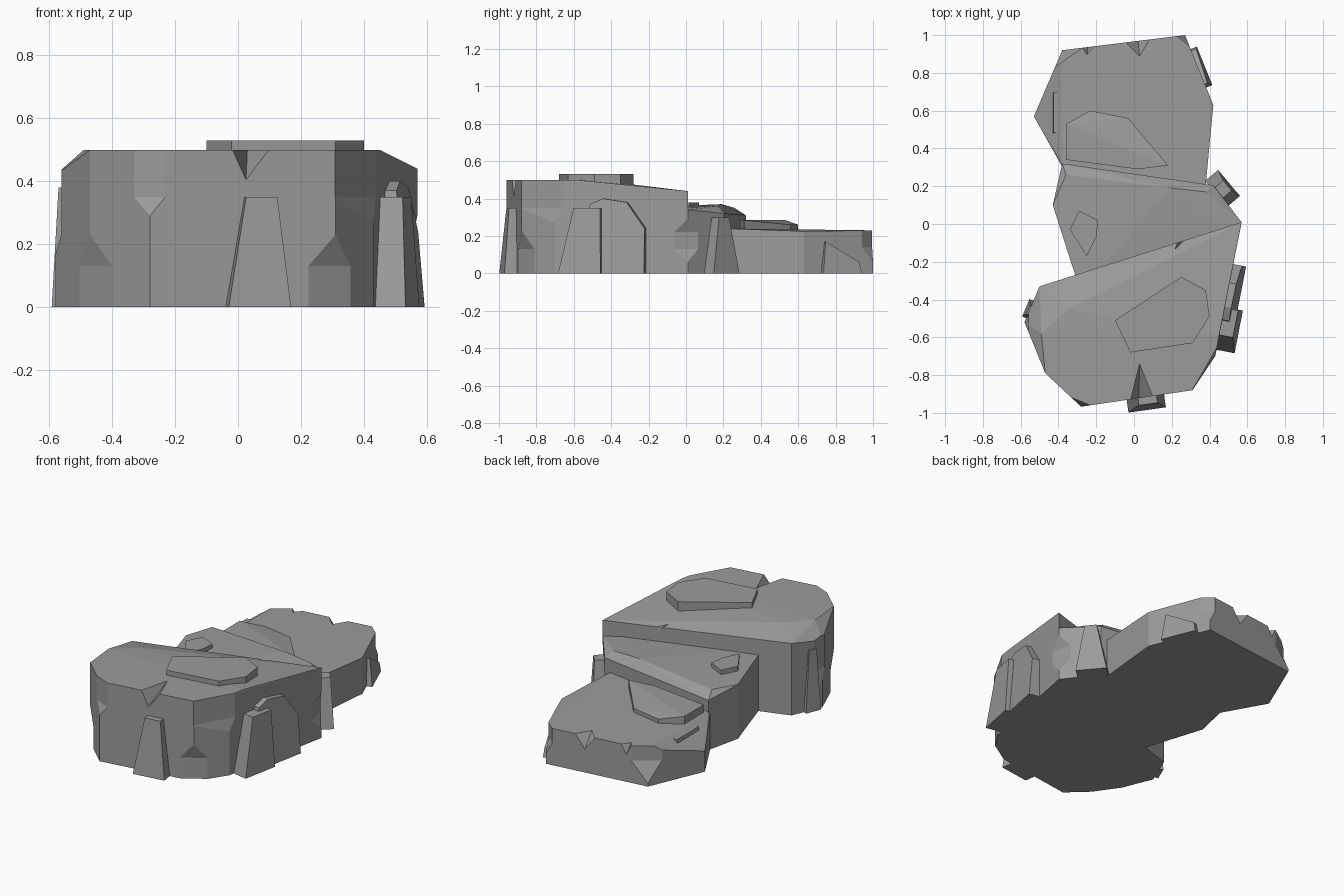
import bpy, bmesh
from math import sin, cos, radians
from mathutils import Vector

stone = bpy.data.materials.new("stone")
stone.diffuse_color = (0.33, 0.33, 0.33, 1)


def hull(name, pts):
    bm = bmesh.new()
    for p in pts:
        bm.verts.new(p)
    res = bmesh.ops.convex_hull(bm, input=bm.verts)
    junk = [g for g in res["geom_interior"] if isinstance(g, bmesh.types.BMVert)]
    bmesh.ops.delete(bm, geom=junk, context='VERTS')
    bmesh.ops.dissolve_limit(bm, angle_limit=radians(1), verts=bm.verts, edges=bm.edges)
    bmesh.ops.recalc_face_normals(bm, faces=bm.faces)
    me = bpy.data.meshes.new(name)
    bm.to_mesh(me)
    bm.free()
    me.materials.append(stone)
    ob = bpy.data.objects.new(name, me)
    bpy.context.collection.objects.link(ob)
    return ob


def boolean(target, other, op):
    m = target.modifiers.new("bool", 'BOOLEAN')
    m.object, m.operation, m.solver = other, op, 'EXACT'
    bpy.context.view_layer.objects.active = target
    bpy.ops.object.modifier_apply(modifier=m.name)
    bpy.data.objects.remove(other, do_unlink=True)


def tier(name, rim, crown=()):
    return hull(name, [(x, y, 0) for x, y, z in rim] + list(rim) + list(crown))


def flat_slab(name, outline, z0, z1):
    return hull(name, [(x, y, z) for x, y in outline for z in (z0, z1)])


def plate(name, x, y, angle, profile, t0, t1):
    # upright rock plate leaning on a wall; profile is (along wall, height)
    n = Vector((cos(radians(angle)), sin(radians(angle)), 0))
    u = Vector((-n.y, n.x, 0))
    top = max(z for _, z in profile)
    pts = []
    for s, z in profile:
        base = Vector((x, y, z)) + u * s
        pts += [base - n * 0.04, base + n * (t0 + (t1 - t0) * z / top)]
    return hull(name, pts)


def chip(x, y, angle, d, z0, z1, tap):
    # cutter that flattens a vertical corner between z0 and z1
    n = Vector((cos(radians(angle)), sin(radians(angle)), 0))
    u = Vector((-n.y, n.x, 0))
    pts = []
    for s in (-0.25, 0.25):
        for off, grow in ((-d, 0), (0.1, tap * (d + 0.1) / d)):
            p = Vector((x, y, 0)) + n * off + u * s
            pts += [p + Vector((0, 0, z0 - grow)), p + Vector((0, 0, z1 + grow))]
    return hull("chip_cutter", pts)


# three stepped tiers
rock = tier("rock_ledge", [
    (-0.31, -0.27, 0.45), (-0.50, -0.33, 0.45), (-0.58, -0.52, 0.42), (-0.47, -0.79, 0.50),
    (-0.28, -0.967, 0.50), (0.31, -0.88, 0.50), (0.43, -0.70, 0.50), (0.57, 0.01, 0.44)],
    [(-0.49, -0.58, 0.50), (0.45, -0.59, 0.50), (-0.35, -0.45, 0.495)])
middle = tier("middle_tier", [
    (-0.31, -0.275, 0.35), (-0.43, 0.10, 0.34), (-0.38, 0.32, 0.31), (0.42, 0.205, 0.32),
    (0.569, 0.01, 0.34), (0.50, -0.06, 0.35), (-0.25, -0.32, 0.35)],
    [(-0.36, 0.26, 0.35), (0.20, 0.19, 0.37), (0.38, 0.17, 0.36)])
lower = tier("lower_tier", [
    (-0.379, 0.318, 0.235), (-0.53, 0.57, 0.13), (-0.38, 0.92, 0.23), (0.27, 1.0, 0.23),
    (0.42, 0.63, 0.225), (0.38, 0.21, 0.24), (0.36, 0.17, 0.24), (-0.35, 0.25, 0.24)],
    [(-0.38, 0.78, 0.232)])
boolean(rock, middle, 'UNION')
boolean(rock, lower, 'UNION')

# flattened corners
for c in [(0.31, -0.88, -58, 0.035, -1, 0.13, 0.10),
          (-0.28, -0.967, -112, 0.025, 0.35, 1, 0.06),
          (-0.47, -0.79, -145, 0.02, -1, 0.13, 0.10),
          (-0.58, -0.52, 178, 0.02, 0.23, 1, 0.06),
          (0.43, -0.70, -30, 0.015, 0.35, 1, 0.08),
          (0.57, 0.01, 12, 0.03, 0.13, 0.22, 0.07),
          (-0.38, 0.92, 125, 0.05, 0.14, 1, 0.12),
          (0.27, 1.0, 50, 0.03, 0.14, 1, 0.08)]:
    boolean(rock, chip(*c), 'DIFFERENCE')

# wedge notches in the rims: (tip, left, right, low point, top height)
for tip, a, b, low, top in [
        ((0.03, -0.73), (-0.025, -0.95), (0.11, -0.93), (0.025, -0.94, 0.395), 0.505),
        ((0.18, -0.18), (0.21, -0.09), (0.30, -0.065), (0.26, -0.08, 0.39), 0.50),
        ((0.03, 0.88), (-0.07, 0.98), (0.10, 0.995), (0.02, 0.985, 0.13), 0.24),
        ((-0.25, 0.89), (-0.29, 0.95), (-0.19, 0.96), (-0.24, 0.95, 0.15), 0.24)]:
    boolean(rock, hull("notch_cutter", [(*tip, top), (*a, top), (*b, top), low]), 'DIFFERENCE')

# flat slabs lying on each tier
flat_slab("upper_slab", [(-0.1, -0.51), (0.25, -0.28), (0.38, -0.35), (0.40, -0.49),
                         (0.31, -0.63), (-0.02, -0.68)], 0.44, 0.53)
flat_slab("middle_slab", [(-0.34, -0.03), (-0.29, 0.07), (-0.19, 0.02), (-0.20, -0.07),
                          (-0.25, -0.17)], 0.32, 0.38)
hull("lower_slab", [(x, y, z) for x, y in [
    (-0.36, 0.53), (-0.23, 0.60), (-0.03, 0.56), (0.18, 0.31), (0.02, 0.29), (-0.36, 0.34)]
    for z in (0.20, 0.285 if y < 0.55 else 0.26)])

# plates leaning on the walls
plate("front_plate", 0.06, -0.915, -82, [(-0.1, 0), (0.1, 0), (0.06, 0.35), (-0.04, 0.35)], 0.07, 0.04)
plate("right_large_plate", 0.495, -0.39, -11,
      [(-0.17, 0), (0.18, 0), (0.18, 0.24), (0.08, 0.38), (-0.05, 0.40), (-0.12, 0.37)], 0.065, 0.03)
plate("right_narrow_plate", 0.47, -0.56, -11,
      [(-0.11, 0), (0.12, 0), (0.115, 0.35), (-0.03, 0.35)], 0.085, 0.06)
plate("middle_right_plate", 0.465, 0.185, 40,
      [(-0.09, 0), (0.09, 0), (0.03, 0.30), (-0.04, 0.30)], 0.05, 0.035)
plate("left_plate", -0.545, -0.455, 157, [(-0.05, 0), (0.05, 0), (0.03, 0.38), (-0.02, 0.38)], 0.03, 0.015)
plate("lower_left_plate", -0.405, 0.575, 180, [(-0.13, 0), (0.12, 0), (0.09, 0.22), (-0.12, 0.22)], 0.06, 0.02)
plate("lower_right_plate", 0.355, 0.83, 22, [(-0.11, 0), (0.11, 0), (0.10, 0.06), (-0.09, 0.17)], 0.02, 0.0)
